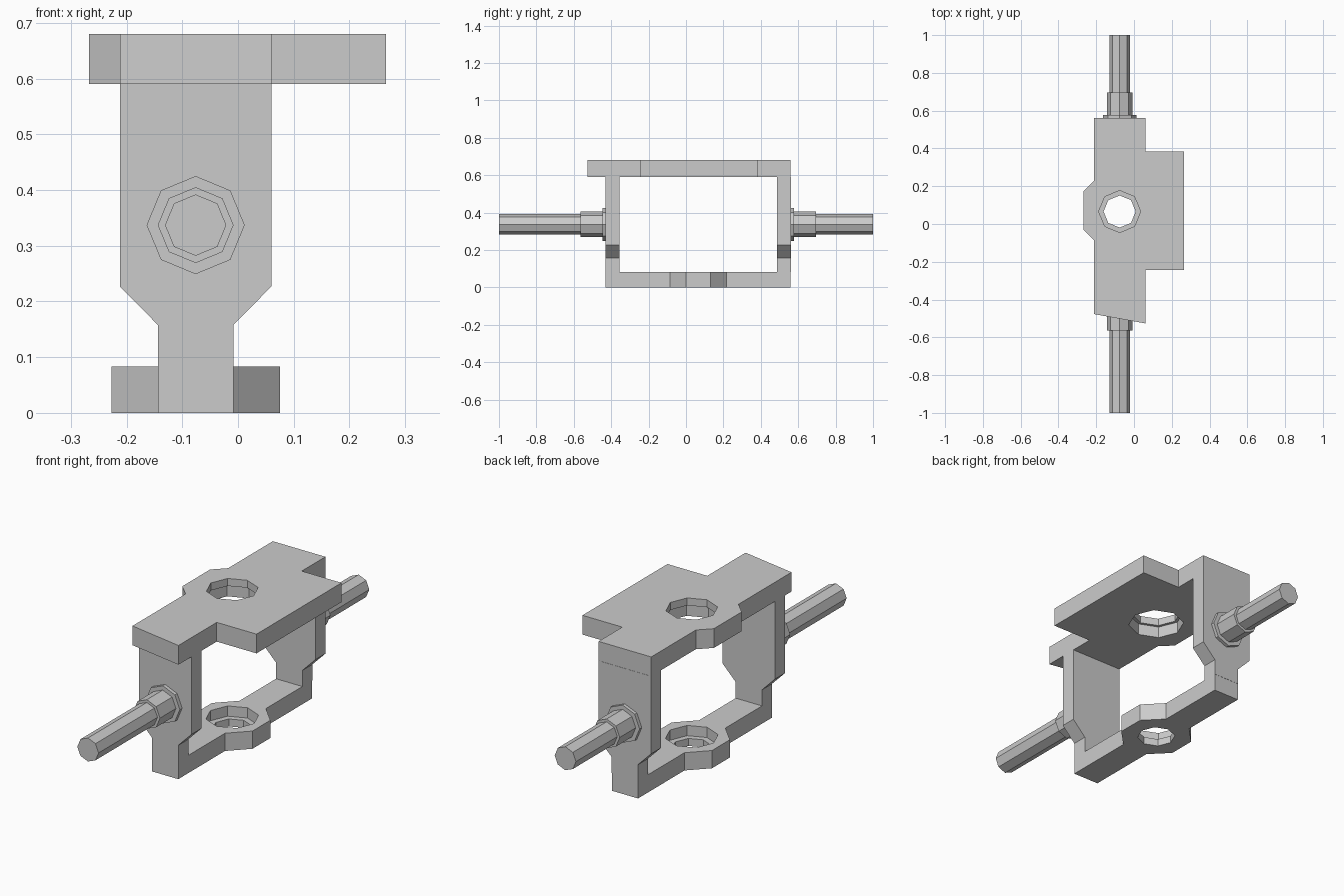
import bpy, bmesh
from math import pi
from mathutils import Matrix, Vector

if "Cube" in bpy.data.objects:
    bpy.data.objects.remove(bpy.data.objects["Cube"])

CX, CY, PIN_Z = -0.076, 0.066, 0.337   # shared axis of holes, pins


def prism(name, pts, vec):
    """Extrude a closed outline of 3D points along vec."""
    bm = bmesh.new()
    face = bm.faces.new([bm.verts.new(p) for p in pts])
    ext = bmesh.ops.extrude_face_region(bm, geom=[face])
    bmesh.ops.translate(bm, vec=vec, verts=[v for v in ext["geom"] if isinstance(v, bmesh.types.BMVert)])
    bmesh.ops.recalc_face_normals(bm, faces=bm.faces)
    me = bpy.data.meshes.new(name)
    bm.to_mesh(me)
    bm.free()
    ob = bpy.data.objects.new(name, me)
    bpy.context.collection.objects.link(ob)
    return ob


def octagon(name, r, start, vec):
    """Eight-sided bar from start along vec, corners on the axes."""
    rot = Vector(vec).to_track_quat('Z', 'Y').to_matrix()
    pts = [Vector(start) + rot @ (Matrix.Rotation(i * pi / 4, 3, 'Z') @ Vector((r, 0, 0)))
           for i in range(8)]
    return prism(name, pts, vec)


def cut(ob, r, z0, z1):
    cutter = octagon("hole_cutter", r, (CX, CY, z0), (0, 0, z1 - z0))
    cutter.hide_render = True
    mod = ob.modifiers.new("hole", 'BOOLEAN')
    mod.operation, mod.solver, mod.object = 'DIFFERENCE', 'EXACT', cutter
    bpy.context.view_layer.objects.active = ob
    bpy.ops.object.modifier_apply(modifier=mod.name)
    bpy.data.objects.remove(cutter)


# Top plate with side tab, left bump and slanted front end
outline = [(-0.212, -0.477), (0.06, -0.526), (0.06, -0.243), (0.266, -0.243),
           (0.266, 0.385), (0.06, 0.385), (0.06, 0.56), (-0.212, 0.56),
           (-0.212, 0.23), (-0.267, 0.175), (-0.267, -0.03), (-0.212, -0.085)]
top = prism("top_plate", [(x, y, 0.59) for x, y in outline], (0, 0, 0.09))
cut(top, 0.125, 0.5, 0.645)
cut(top, 0.111, 0.6, 0.8)

# Bottom strap with bearing boss
half = [(0.068, -0.43), (0.068, -0.085), (0.151, 0.0), (0.151, 0.132), (0.068, 0.217), (0.068, 0.56)]
outline = [(CX + x, y) for x, y in half] + [(CX - x, y) for x, y in reversed(half)]
base = prism("bottom_strap", [(x, y, 0) for x, y in outline], (0, 0, 0.083))
cut(base, 0.113, 0.035, 0.2)
cut(base, 0.085, -0.1, 0.05)

# Upright walls, narrowing to the strap width
half = [(0.068, 0.083), (0.068, 0.158), (0.136, 0.227), (0.136, 0.59)]
outline = [(CX + x, z) for x, z in half] + [(CX - x, z) for x, z in reversed(half)]
for side, y in (("front", -0.43), ("back", 0.487)):
    prism(side + "_wall", [(x, y, z) for x, z in outline], (0, 0.074, 0))

# Stepped pivot pins on both walls
for side, s, y0, end in (("front", -1, -0.43, -1.0), ("back", 1, 0.56, 1.0)):
    steps = [("flange", 0.088, y0, y0 + s * 0.017),
             ("collar", 0.068, y0 + s * 0.017, y0 + s * 0.135),
             ("shaft", 0.055, y0 + s * 0.135, end)]
    for part, r, a, b in steps:
        octagon(f"{side}_pin_{part}", r, (CX, a, PIN_Z), (0, b - a, 0))
